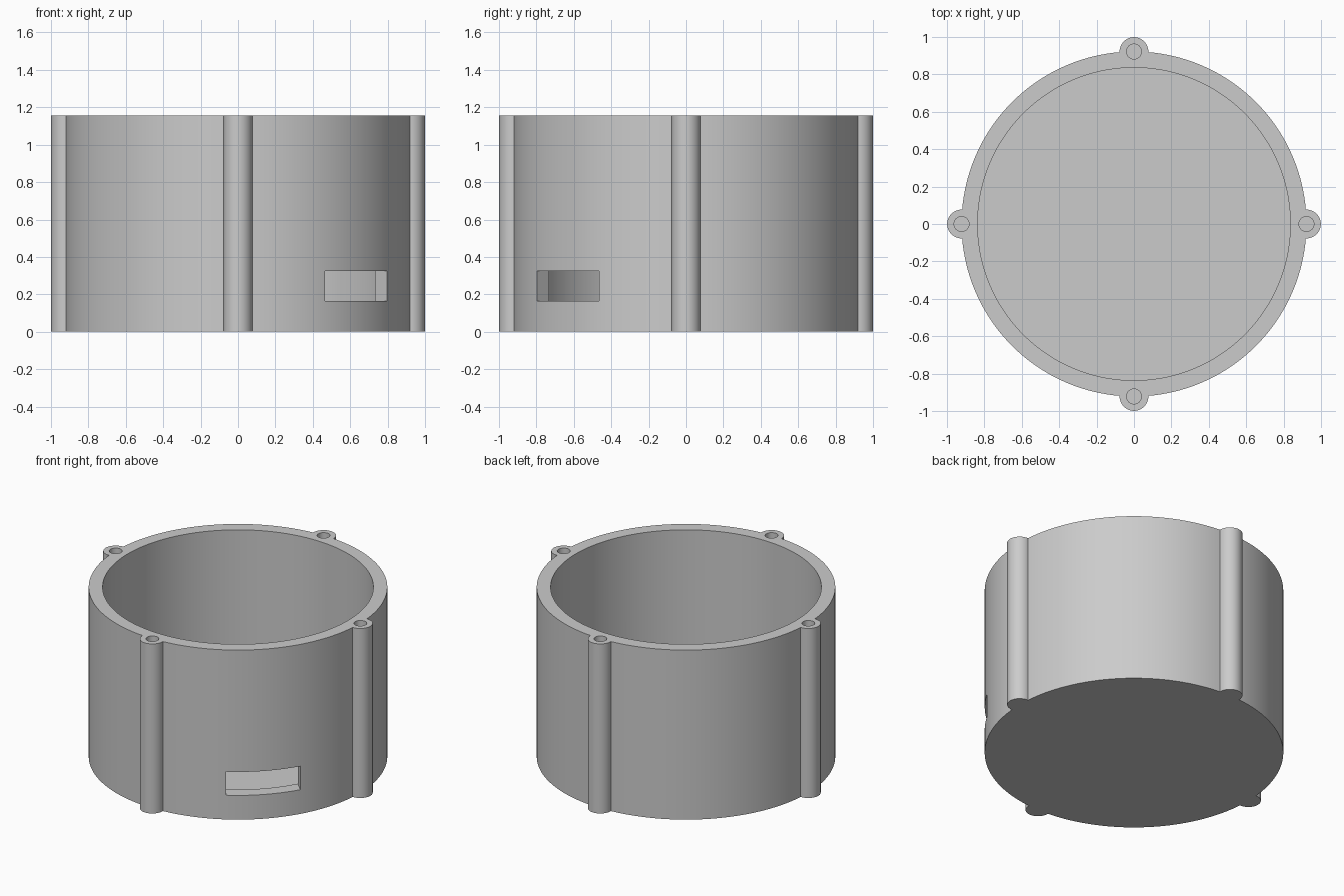
import bpy
from math import radians, cos, sin, pi

if "Cube" in bpy.data.objects:
    bpy.data.objects.remove(bpy.data.objects["Cube"], do_unlink=True)

HEIGHT = 1.155
OUTER, INNER, FLOOR = 0.922, 0.836, 0.083
BOSS_RADIUS, HOLE_RADIUS, HOLE_DEPTH = 0.077, 0.04, 0.5
SLOT_LOW, SLOT_HIGH, SLOT_WIDTH = 0.165, 0.325, 0.467

grey = bpy.data.materials.new("light grey plastic")
grey.use_nodes = True
colour = (0.6, 0.6, 0.6, 1)
grey.diffuse_color = colour
grey.node_tree.nodes["Principled BSDF"].inputs["Base Color"].default_value = colour


def cylinder(name, radius, low, high, x=0, y=0, sides=48):
    bpy.ops.mesh.primitive_cylinder_add(
        vertices=sides, radius=radius, depth=high - low,
        location=(x, y, (low + high) / 2))
    obj = bpy.context.object
    obj.name = name
    obj.data.materials.append(grey)
    return obj


def combine(target, tool, operation):
    """Apply a boolean and discard the tool object."""
    mod = target.modifiers.new(operation.title(), "BOOLEAN")
    mod.operation, mod.solver, mod.object = operation, "EXACT", tool
    bpy.context.view_layer.objects.active = target
    bpy.ops.object.modifier_apply(modifier=mod.name)
    bpy.data.objects.remove(tool, do_unlink=True)


# Round body with four screw bosses running its full height
body = cylinder("round_housing", OUTER, 0, HEIGHT, sides=160)
centres = [(OUTER * cos(i * pi / 2), OUTER * sin(i * pi / 2)) for i in range(4)]
for x, y in centres:
    combine(body, cylinder("screw_boss", BOSS_RADIUS, 0, HEIGHT, x, y), "UNION")

# Open cavity above a closed floor
combine(body, cylinder("cavity_cutter", INNER, FLOOR, HEIGHT + 0.1, sides=160), "DIFFERENCE")

# Blind screw holes
for x, y in centres:
    hole = cylinder("hole_cutter", HOLE_RADIUS, HEIGHT - HOLE_DEPTH, HEIGHT + 0.1, x, y, 32)
    combine(body, hole, "DIFFERENCE")

# Rectangular cable slot through the wall between the front and left bosses
angle = radians(-45)
bpy.ops.mesh.primitive_cube_add(
    size=1, location=(0.9 * cos(angle), 0.9 * sin(angle), (SLOT_LOW + SLOT_HIGH) / 2),
    rotation=(0, 0, angle))
slot = bpy.context.object
slot.scale = (0.5, SLOT_WIDTH, SLOT_HIGH - SLOT_LOW)
slot.data.materials.append(grey)
bpy.context.view_layer.update()
combine(body, slot, "DIFFERENCE")

# Smooth curved walls with crisp rims
bpy.ops.object.select_all(action="DESELECT")
body.select_set(True)
bpy.context.view_layer.objects.active = body
bpy.ops.object.shade_smooth_by_angle(angle=radians(30))
